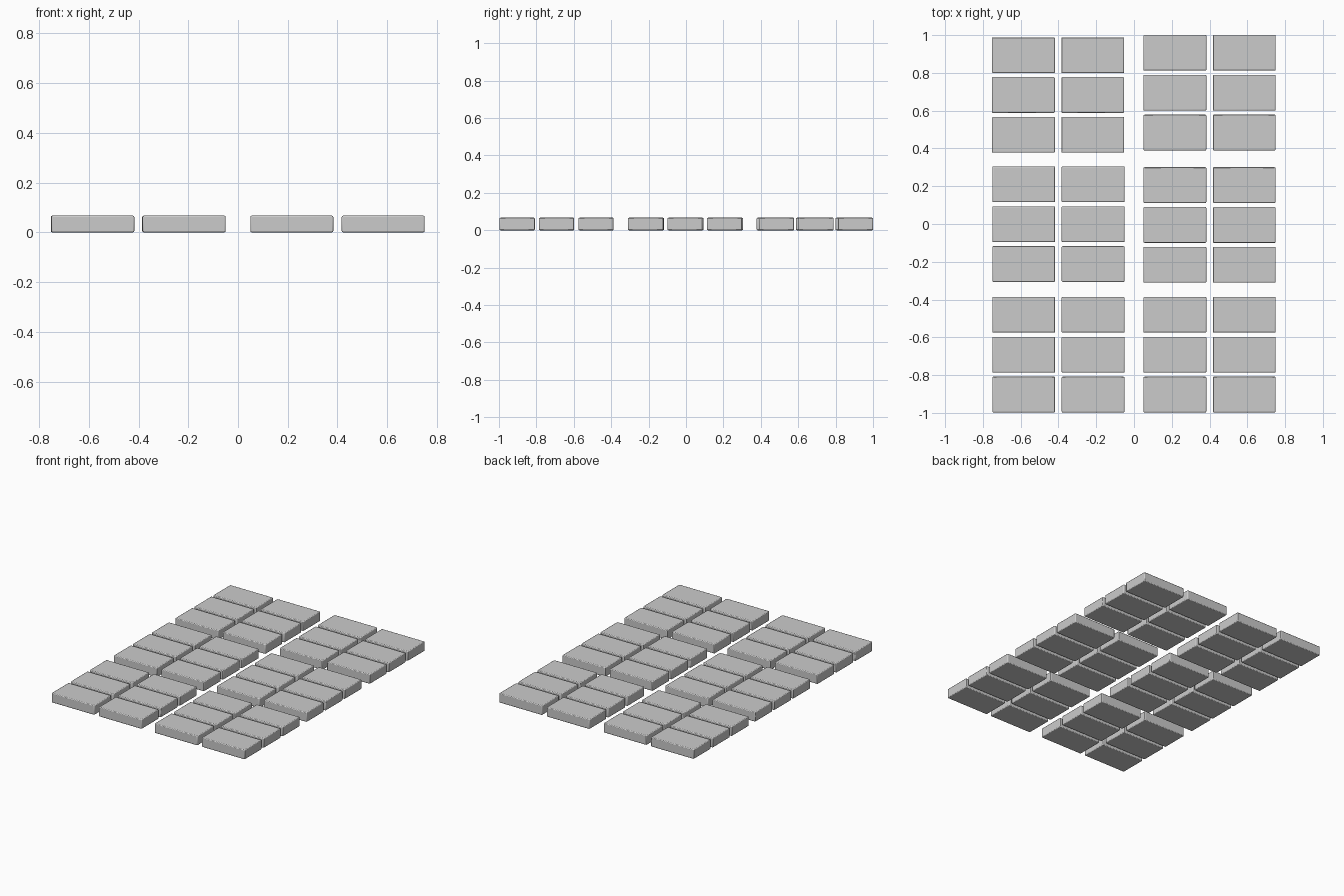
import bpy

if "Cube" in bpy.data.objects:
    bpy.data.objects.remove(bpy.data.objects["Cube"])

TILE_X, TILE_Y, TILE_Z = 0.333, 0.189, 0.067
PITCH_X, PITCH_Y = 0.367, 0.211


def tile(name, x, y):
    """One slab with slightly eased edges."""
    bpy.ops.mesh.primitive_cube_add(size=1, location=(x, y, TILE_Z / 2))
    ob = bpy.context.object
    ob.name = name
    ob.scale = (TILE_X, TILE_Y, TILE_Z)
    bpy.ops.object.transform_apply(location=False, rotation=False, scale=True)
    bevel = ob.modifiers.new("eased_edges", 'BEVEL')
    bevel.width = 0.005
    bevel.segments = 2
    bpy.ops.object.shade_smooth_by_angle()


def block(name, cx, cy):
    """A 2 x 3 group of slabs."""
    for i in range(2):
        for j in range(3):
            tile(f"{name}_slab_{i + 1}_{j + 1}",
                 cx + (i - 0.5) * PITCH_X, cy + (j - 1) * PITCH_Y)


# Six groups; the two rear ones are slightly out of line
block("front_left", -0.4, -0.692)
block("front_right", 0.4, -0.692)
block("middle_left", -0.4, -0.001)
block("middle_right", 0.4, -0.005)
block("rear_left", -0.402, 0.683)
block("rear_right", 0.4, 0.695)
